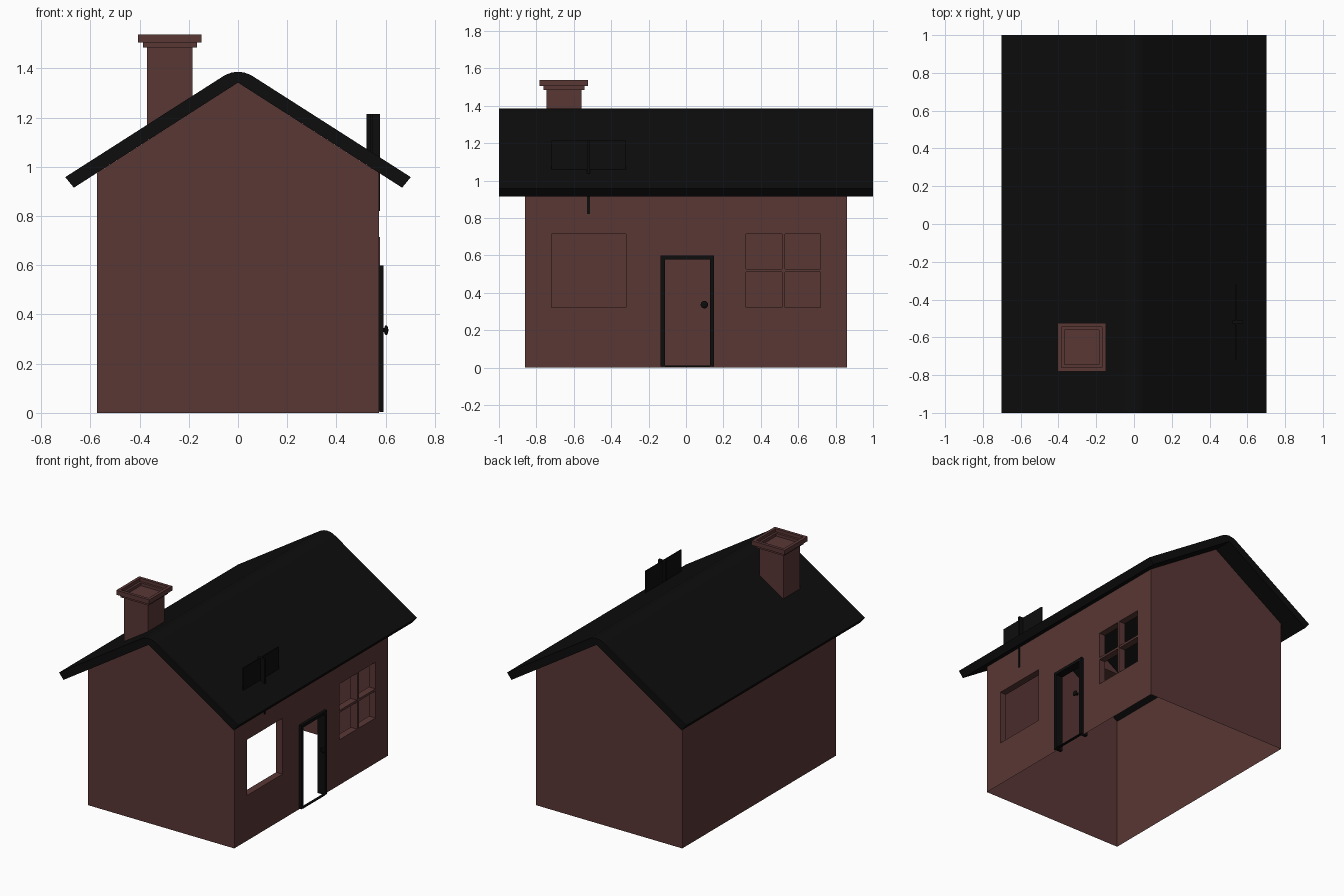
import bpy, bmesh, math

if "Cube" in bpy.data.objects:
    bpy.data.objects.remove(bpy.data.objects["Cube"])


def material(name, rgb):
    m = bpy.data.materials.new(name)
    m.diffuse_color = (*rgb, 1)
    m.use_nodes = True
    m.node_tree.nodes["Principled BSDF"].inputs["Base Color"].default_value = m.diffuse_color
    return m


BROWN = material("brown_brick", (0.098, 0.038, 0.035))
BLACK = material("black_slate", (0.004, 0.004, 0.004))

WALL_X, WALL_Y = 0.573, 0.86
EAVE, APEX = 0.975, 1.342


def finish(bm, name, mat, weld=True):
    if weld:
        bmesh.ops.remove_doubles(bm, verts=bm.verts, dist=1e-4)
        bmesh.ops.recalc_face_normals(bm, faces=bm.faces)
    me = bpy.data.meshes.new(name)
    bm.to_mesh(me)
    bm.free()
    me.materials.append(mat)
    ob = bpy.data.objects.new(name, me)
    bpy.context.collection.objects.link(ob)
    return ob


def face(bm, pts):
    return bm.faces.new([bm.verts.new(p) for p in pts])


def add_box(bm, x, y, z):
    geo = bmesh.ops.create_cube(bm, size=1)["verts"]
    for v in geo:
        for i, (a, b) in enumerate((x, y, z)):
            v.co[i] = a if v.co[i] < 0 else b


def boxes(name, mat, spans):
    bm = bmesh.new()
    for s in spans:
        add_box(bm, *s)
    return finish(bm, name, mat, weld=False)


# House shell: gables, plain left wall, right wall with a door and two windows
bm = bmesh.new()
for s in (-1, 1):
    y = s * WALL_Y
    pts = [(-WALL_X, y, 0), (WALL_X, y, 0), (WALL_X, y, EAVE),
           (0, y, APEX), (-WALL_X, y, EAVE)]
    face(bm, pts if s < 0 else pts[::-1])
face(bm, [(-WALL_X, WALL_Y, 0), (-WALL_X, -WALL_Y, 0),
          (-WALL_X, -WALL_Y, EAVE), (-WALL_X, WALL_Y, EAVE)])
DOOR = (-0.125, 0.14, 0, 0.59)
WINDOWS = [(-0.72, -0.32, 0.32, 0.715), (0.32, 0.72, 0.32, 0.715)]
holes = [DOOR] + WINDOWS
ys = sorted({-WALL_Y, WALL_Y, *[v for h in holes for v in h[:2]]})
zs = sorted({0, EAVE, *[v for h in holes for v in h[2:]]})
for y0, y1 in zip(ys, ys[1:]):
    for z0, z1 in zip(zs, zs[1:]):
        cy, cz = (y0 + y1) / 2, (z0 + z1) / 2
        if not any(a < cy < b and c < cz < d for a, b, c, d in holes):
            face(bm, [(WALL_X, y0, z0), (WALL_X, y1, z0),
                      (WALL_X, y1, z1), (WALL_X, y0, z1)])
bmesh.ops.remove_doubles(bm, verts=bm.verts, dist=1e-4)
finish(bm, "walls", BROWN, weld=False)

# Window reveals lining the two openings
bm = bmesh.new()
for a, b, c, d in WINDOWS:
    ring = [(a, c), (b, c), (b, d), (a, d)]
    for p, q in zip(ring, ring[1:] + ring[:1]):
        face(bm, [(WALL_X, *p), (WALL_X - 0.05, *p),
                  (WALL_X - 0.05, *q), (WALL_X, *q)])
bmesh.ops.remove_doubles(bm, verts=bm.verts, dist=1e-4)
finish(bm, "window_reveals", BROWN, weld=False)

# Roof: folded slab with a rounded ridge
slope = (APEX - 0.915) / 0.667
outer = [(0.702, 0.958), (0.06, 1.368), (0.045, 1.376), (0.025, 1.383)]
inner = [(0.667, 0.915)]
profile = ([(-x, z) for x, z in inner + outer] + [(0, 1.386)]
           + outer[::-1] + inner + [(0, APEX)])
bm = bmesh.new()
n = len(profile)
rings = [[bm.verts.new((x, y, z)) for x, z in profile] for y in (-1, 1)]
for i in range(n):
    j = (i + 1) % n
    bm.faces.new([rings[0][i], rings[0][j], rings[1][j], rings[1][i]])
for r in rings:
    bm.faces.new(r)
roof = finish(bm, "roof", BLACK)

# Chimney: one square profile swept from the shaft up over the cap and into the flue
bm = bmesh.new()
steps = [(0.093, 1.12), (0.093, 1.485), (0.110, 1.485), (0.110, 1.505),
         (0.129, 1.505), (0.129, 1.537), (0.108, 1.537), (0.108, 1.515),
         (0.092, 1.515), (0.092, 1.495)]
cx, cy = -0.277, -0.653
loops = [[bm.verts.new((cx + sx * h, cy + sy * h, z))
          for sx, sy in ((-1, -1), (1, -1), (1, 1), (-1, 1))] for h, z in steps]
for lo, hi in zip(loops, loops[1:]):
    for i in range(4):
        j = (i + 1) % 4
        bm.faces.new([lo[i], lo[j], hi[j], hi[i]])
bm.faces.new(loops[-1])
bm.faces.new(loops[0][::-1])
finish(bm, "chimney", BROWN, weld=False)

# Door frame: two jambs, head and thin threshold
X = (0.535, 0.592)
boxes("door_frame", BLACK, [
    (X, (-0.135, -0.112), (0.005, 0.598)),
    (X, (0.128, 0.151), (0.005, 0.598)),
    (X, (-0.112, 0.128), (0.577, 0.598)),
    ((0.575, 0.592), (-0.112, 0.128), (0.003, 0.010)),
])

# Door knob: short stem and flattened ball
bm = bmesh.new()
bmesh.ops.create_uvsphere(bm, u_segments=12, v_segments=8, radius=0.02)
for v in bm.verts:
    v.co = (0.602 + v.co.x * 0.45, 0.098 + v.co.y, 0.336 + v.co.z)
add_box(bm, (0.578, 0.6), (0.09, 0.106), (0.328, 0.344))
finish(bm, "door_knob", BLACK, weld=False)


def cross_window(name, mat, y, z, pane):
    parts = [((0.522, 0.577), (y - 0.008, y + 0.008), (z - 0.197, z + 0.197)),
             ((0.522, 0.572), (y - 0.2, y + 0.2), (z - 0.008, z + 0.008))]
    if pane:
        parts.append(((0.538, 0.546), (y - 0.2, y + 0.2), (z - 0.19, z + 0.197)))
    boxes(name, mat, parts)


# Raised dark pane breaking through the roof, and bars in the open window
cross_window("roof_pane", BLACK, -0.52, 1.018, True)
cross_window("window_bars", BROWN, 0.52, 0.518, False)
